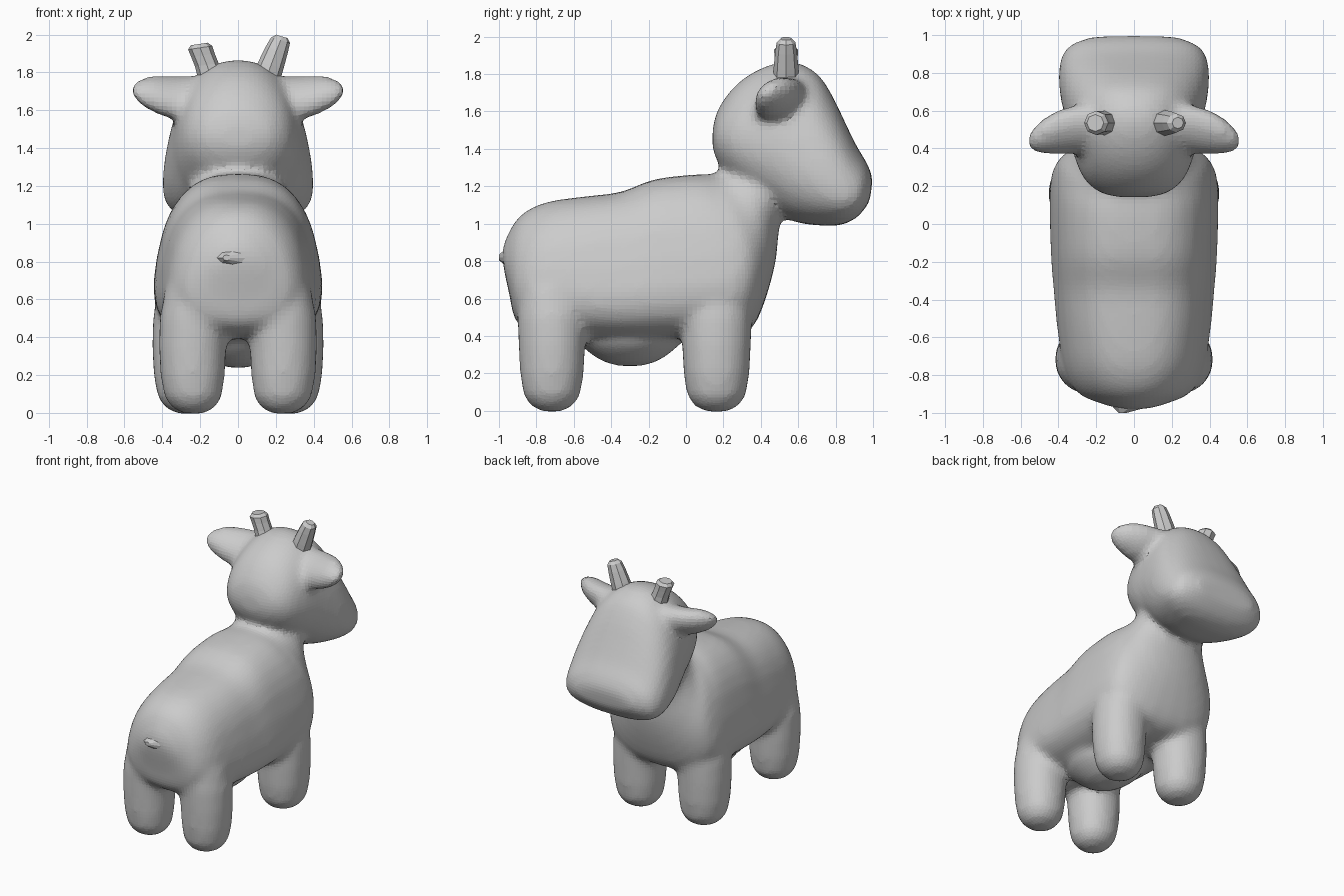
import bpy, bmesh, math
from mathutils import Vector

X = Vector((1, 0, 0))


def loft(bm, rings, n=28):
    """Skin closed rings given as (centre, u, v, exponent, taper)."""
    loops = []
    for c, u, v, e, k in rings:
        loop = []
        for i in range(n):
            a = 2 * math.pi * i / n
            s, t = (math.copysign(abs(f) ** (2 / e), f) for f in (math.cos(a), math.sin(a)))
            loop.append(bm.verts.new(Vector(c) + Vector(u) * s * (1 - k * t) + Vector(v) * t))
        loops.append(loop)
    faces = [bm.faces.new(loops[0][::-1]), bm.faces.new(loops[-1])]
    for p, q in zip(loops, loops[1:]):
        for i in range(n):
            j = (i + 1) % n
            faces.append(bm.faces.new((p[i], p[j], q[j], q[i])))
    bmesh.ops.recalc_face_normals(bm, faces=faces)


def smooth_rows(rows, steps=3):
    """Catmull-Rom interpolation between table rows."""
    pts = [rows[0]] + list(rows) + [rows[-1]]
    out = []
    for a, b, c, d in zip(pts, pts[1:], pts[2:], pts[3:]):
        for s in range(steps):
            t = s / steps
            out.append([.5 * (2 * q + (r - p) * t + (2 * p - 5 * q + 4 * r - w) * t * t
                              + (3 * q - p - 3 * r + w) * t ** 3)
                        for p, q, r, w in zip(a, b, c, d)])
    return out + [rows[-1]]


def side_rings(rows, taper):
    """Rings across the yz side profile: top y,z, bottom y,z, half width, exponent."""
    out = []
    for ty, tz, by, bz, hw, e in smooth_rows(rows):
        top, bot = Vector((0, ty, tz)), Vector((0, by, bz))
        out.append(((top + bot) / 2, X * hw, (top - bot) / 2, e, taper))
    return out


def finish(name, bm):
    me = bpy.data.meshes.new(name)
    bm.to_mesh(me)
    bm.free()
    ob = bpy.data.objects.new(name, me)
    bpy.context.collection.objects.link(ob)
    return ob


bm = bmesh.new()

# Torso and neck
loft(bm, side_rings([
    (-.985, .86, -.975, .76, .08, 2),
    (-.95, .95, -.94, .60, .19, 2.1),
    (-.88, 1.05, -.91, .48, .285, 2.3),
    (-.75, 1.115, -.80, .41, .355, 2.5),
    (-.55, 1.145, -.55, .385, .39, 2.8),
    (-.35, 1.17, -.35, .375, .407, 2.9),
    (-.18, 1.235, -.18, .375, .42, 2.9),
    (.00, 1.26, .05, .38, .428, 2.8),
    (.09, 1.265, .25, .39, .428, 2.7),
    (.14, 1.265, .36, .45, .415, 2.5),
    (.17, 1.275, .43, .61, .38, 2.3),
    (.19, 1.30, .48, .80, .31, 2.1),
    (.25, 1.38, .495, .95, .26, 2),
    (.35, 1.50, .52, 1.08, .23, 2)], .19))

# Head, from the back of the skull to the muzzle
loft(bm, side_rings([
    (.145, 1.53, .14, 1.43, .08, 2),
    (.18, 1.63, .155, 1.36, .18, 2),
    (.28, 1.755, .215, 1.26, .265, 2.1),
    (.42, 1.84, .32, 1.17, .315, 2.2),
    (.57, 1.868, .43, 1.09, .345, 2.2),
    (.70, 1.805, .53, 1.03, .37, 2.3),
    (.78, 1.69, .62, 1.00, .388, 2.3),
    (.845, 1.555, .72, .99, .395, 2.4),
    (.91, 1.42, .82, .99, .388, 2.4),
    (.97, 1.32, .91, 1.03, .35, 2.4),
    (1.0, 1.24, .98, 1.11, .23, 2.3)], .12))

# Legs with rounded feet, running up into hips and shoulders: z, x, radius
for y, dx, dr in ((.163, .03, .003), (-.717, 0, -.003)):
    for side in (-1, 1):
        loft(bm, [((side * (x + dx), y, z), X * (r + dr), (0, r + dr, 0), 2.1, 0)
                  for z, x, r in ((-.005, .232, .05), (.02, .235, .11), (.08, .237, .155),
                                  (.2, .24, .174), (.35, .24, .182), (.5, .23, .188),
                                  (.65, .205, .185), (.8, .17, .16))])

# Udder
loft(bm, [((0, -.3, z), X * rx, (0, ry, 0), 2, 0)
          for z, rx, ry in ((.24, .05, .07), (.26, .12, .14), (.295, .18, .2),
                            (.345, .24, .26), (.42, .28, .31))])

# Ears: x, y, z, half length, half thickness
for side in (-1, 1):
    loft(bm, [((side * x, y, z), (0, -.6 * w, .8 * w), (0, .8 * l, .6 * l), 2, 0)
              for x, y, z, l, w in ((.20, .51, 1.66, .15, .10), (.32, .50, 1.665, .145, .095),
                                    (.40, .485, 1.675, .135, .09), (.46, .47, 1.69, .115, .08),
                                    (.51, .455, 1.695, .09, .062), (.545, .44, 1.705, .06, .04),
                                    (.565, .435, 1.705, .03, .02))])

# Fuse and soften the main form
body = finish("body_head_ears_and_legs", bm)
rm = body.modifiers.new("fuse", 'REMESH')
rm.mode = 'VOXEL'
rm.voxel_size = .024
sm = body.modifiers.new("soften", 'SMOOTH')
sm.factor = .5
sm.iterations = 12

# Horns: the left one is shorter and leans out
for label, rows in (("right", ((.15, 1.77, .07), (.175, 1.84, .066), (.205, 1.92, .058),
                               (.225, 1.97, .05), (.232, 1.99, .03))),
                    ("left", ((-.14, 1.77, .07), (-.165, 1.84, .062), (-.185, 1.89, .062),
                              (-.2, 1.93, .064), (-.205, 1.95, .045)))):
    bm = bmesh.new()
    loft(bm, [((x, .535, z), (r, 0, -.3 * r if label == "right" else .15 * r), (0, r, 0), 2, 0)
              for x, z, r in rows], 8)
    finish(label + "_horn", bm)

# Tail stub
bm = bmesh.new()
loft(bm, [((x, y, .82), X * w, (0, 0, h), 2, 0)
          for x, y, w, h in ((0, -.92, .13, .06), (-.02, -.97, .09, .04), (-.06, -1.0, .02, .015))], 8)
finish("tail", bm)
